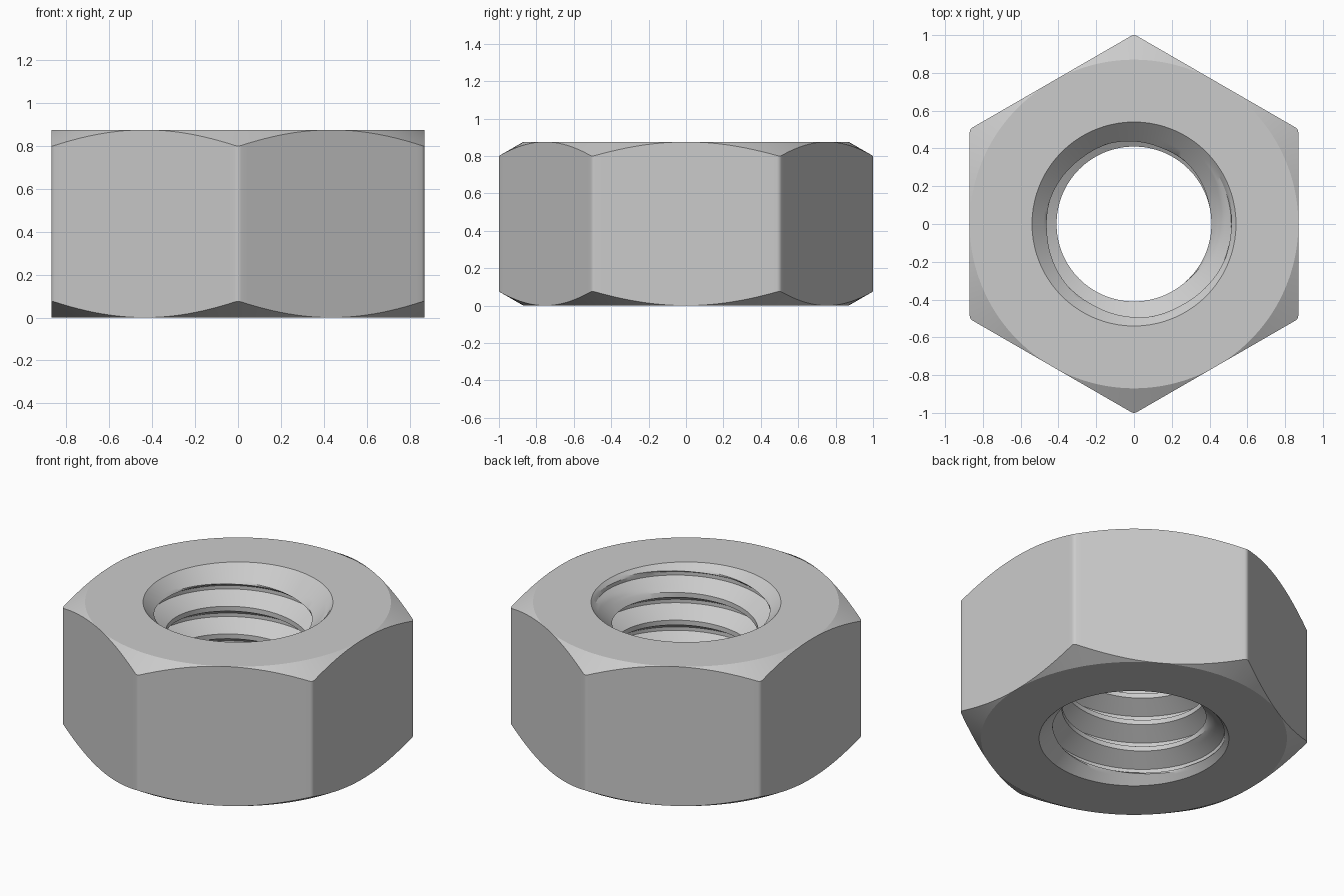
import bpy, bmesh
from math import radians, degrees, cos, sin, tan, atan2, pi

if "Cube" in bpy.data.objects:
    bpy.data.objects.remove(bpy.data.objects["Cube"], do_unlink=True)

HEIGHT = 0.875
FLAT = 0.87            # centre to flat side
ROUND = 0.03           # radius of the upright corner edges
MINOR, MAJOR = 0.41, 0.515
MOUTH = 0.54           # countersink radius at the end faces
PITCH = 0.1735
CREST, ROOT = 0.03, 0.022
PHASE = 0.58           # height of a thread crest at angle zero
STEPS = 6              # rows per thread flank

CORNER = (FLAT - ROUND) / cos(pi / 6)
ARC = atan2(ROUND / 2, CORNER + ROUND * cos(pi / 6))


def hex_radius(phi):
    """Distance to the rounded hexagon, phi measured from a corner."""
    phi = abs(phi)
    if phi > ARC:
        return FLAT / cos(pi / 6 - phi)
    return CORNER * cos(phi) + (ROUND ** 2 - (CORNER * sin(phi)) ** 2) ** 0.5


def thread_rows():
    """One pitch of the thread profile as (height offset, radius)."""
    flank = (PITCH - CREST - ROOT) / 2
    rows = []
    for i in range(STEPS + 1):
        t = i / STEPS
        rows.append((CREST / 2 + t * flank, MINOR + t * (MAJOR - MINOR)))
    return rows + [(PITCH - z, r) for z, r in reversed(rows)]


def bore_radius(z, r):
    """Thread radius opened out by the countersink at both ends."""
    return max(r, MOUTH - z, MOUTH - (HEIGHT - z))


def section(angle, phi, rows):
    """Closed cross-section through the nut at one angle."""
    pts = []
    for turn in range(-6, 5):
        for dz, r in rows:
            z = PHASE + PITCH * (turn + angle / (2 * pi)) + dz
            z = min(max(z, 0), HEIGHT)
            pts.append((bore_radius(z, r), z))
    outer = hex_radius(phi)
    drop = (outer - FLAT) * tan(pi / 6)
    pts += [(FLAT, HEIGHT), (outer, HEIGHT - drop), (outer, drop), (FLAT, 0)]
    return [(r * cos(angle), r * sin(angle), z) for r, z in pts]


# Angles of one sixth, with extra ones around the rounded corner
sixth = [-ARC, -ARC / 2, 0, ARC / 2, ARC] + [radians(2.5 * i) for i in range(1, 24)]
angles = [(radians(30 + 60 * k) + p, p if p < pi / 6 else p - pi / 3)
          for k in range(6) for p in sixth]
angles.append((angles[0][0] + 2 * pi, angles[0][1]))

# Sweep the section around the axis, then weld the seam
bm = bmesh.new()
rows = thread_rows()
rings = [[bm.verts.new(p) for p in section(a, p, rows)] for a, p in angles]
for one, two in zip(rings, rings[1:]):
    for i in range(len(one)):
        j = (i + 1) % len(one)
        bm.faces.new((one[i], one[j], two[j], two[i]))
bmesh.ops.remove_doubles(bm, verts=bm.verts, dist=0.0001)
bmesh.ops.dissolve_degenerate(bm, edges=bm.edges, dist=0.0001)
bmesh.ops.recalc_face_normals(bm, faces=bm.faces)
mesh = bpy.data.meshes.new("hex_nut")
bm.to_mesh(mesh)
bm.free()
nut = bpy.data.objects.new("hex_nut", mesh)
bpy.context.collection.objects.link(nut)

# Plain grey metal
steel = bpy.data.materials.new("light_grey_steel")
steel.use_nodes = True
steel.diffuse_color = (0.6, 0.6, 0.6, 1)
steel.node_tree.nodes["Principled BSDF"].inputs["Base Color"].default_value = (0.6, 0.6, 0.6, 1)
mesh.materials.append(steel)

bpy.ops.object.select_all(action='DESELECT')
nut.select_set(True)
bpy.context.view_layer.objects.active = nut
bpy.ops.object.shade_smooth_by_angle(angle=radians(25))
